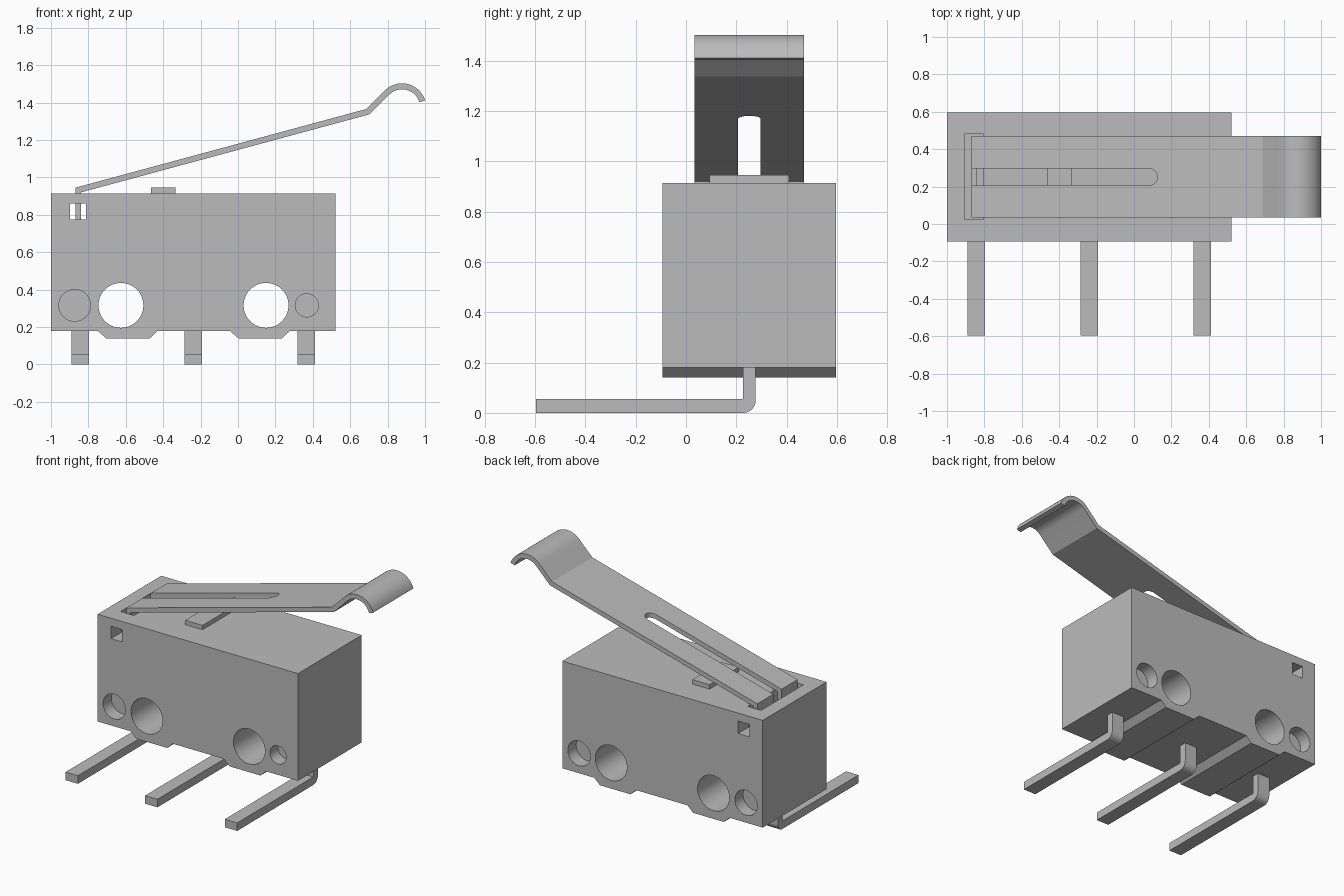
import bpy
import math

cube = bpy.data.objects.get("Cube")
if cube:
    bpy.data.objects.remove(cube, do_unlink=True)

grey = bpy.data.materials.new("plain grey")
grey.use_nodes = True
GREY = (0.5, 0.5, 0.5, 1)
grey.diffuse_color = GREY
grey.node_tree.nodes["Principled BSDF"].inputs["Base Color"].default_value = GREY


def prism(name, outline, axis, lo, hi):
    """Extrude a 2D outline along x, y or z from lo to hi."""
    place = {"x": lambda a, b, t: (t, a, b),
             "y": lambda a, b, t: (a, t, b),
             "z": lambda a, b, t: (a, b, t)}[axis]
    n = len(outline)
    verts = [place(a, b, t) for t in (lo, hi) for a, b in outline]
    faces = [tuple(range(n)), tuple(range(2 * n - 1, n - 1, -1))]
    faces += [(i, i + n, (i + 1) % n + n, (i + 1) % n) for i in range(n)]
    mesh = bpy.data.meshes.new(name)
    mesh.from_pydata(verts, [], faces)
    mesh.materials.append(grey)
    obj = bpy.data.objects.new(name, mesh)
    bpy.context.collection.objects.link(obj)
    # Make the normals point outwards
    select(obj)
    bpy.ops.object.mode_set(mode="EDIT")
    bpy.ops.mesh.select_all(action="SELECT")
    bpy.ops.mesh.normals_make_consistent(inside=False)
    bpy.ops.object.mode_set(mode="OBJECT")
    return obj


def select(obj):
    bpy.ops.object.select_all(action="DESELECT")
    obj.select_set(True)
    bpy.context.view_layer.objects.active = obj


def arc(cx, cy, r, start, end, steps):
    angles = [math.radians(start + (end - start) * i / steps) for i in range(steps + 1)]
    return [(cx + r * math.cos(a), cy + r * math.sin(a)) for a in angles]


def circle(cx, cy, r):
    return arc(cx, cy, r, 0, 360, 48)[:-1]


def rect(x0, x1, y0, y1):
    return [(x0, y0), (x1, y0), (x1, y1), (x0, y1)]


def cut(obj, outline, axis, lo, hi):
    cutter = prism("cutter", outline, axis, lo, hi)
    cutter.hide_render = True
    select(obj)
    mod = obj.modifiers.new("cut", "BOOLEAN")
    mod.operation = "DIFFERENCE"
    mod.solver = "EXACT"
    mod.object = cutter
    bpy.ops.object.modifier_apply(modifier=mod.name)
    bpy.data.objects.remove(cutter, do_unlink=True)


def smooth(obj):
    select(obj)
    bpy.ops.object.shade_smooth_by_angle(angle=math.radians(28))


FRONT, BACK, MID = -0.093, 0.597, 0.252
HOLE_Z = 0.316

# Case with two shallow feet underneath
foot = [(0, 0.18), (0.045, 0.14), (0.278, 0.14), (0.32, 0.18)]
outline = [(-1, 0.915), (-1, 0.18)]
for start in (-0.75, -0.043):
    outline += [(start + x, z) for x, z in foot]
outline += [(0.52, 0.18), (0.52, 0.915)]
case = prism("case", outline, "y", FRONT, BACK)

# Mounting holes go right through
for x in (-0.626, 0.15):
    cut(case, circle(x, HOLE_Z, 0.12), "y", FRONT - 0.1, BACK + 0.1)

# Blind pockets on the front and the back
DEPTH = 0.09
for x, r in ((-0.873, 0.085), (0.368, 0.062)):
    cut(case, circle(x, HOLE_Z, r), "y", FRONT - 0.1, FRONT + DEPTH)
for x in (-0.873, 0.393):
    cut(case, circle(x, HOLE_Z, 0.085), "y", BACK - DEPTH, BACK + 0.1)

# Lever slot in the top and the side windows that open into it
cut(case, rect(-0.907, -0.805, MID - 0.229, MID + 0.229), "z", 0.75, 1.0)
cut(case, rect(-0.898, -0.813, 0.775, 0.86), "y", FRONT - 0.1, BACK + 0.1)
smooth(case)

# Plunger
prism("plunger", rect(-0.466, -0.335, MID - 0.158, MID + 0.158), "z", 0.85, 0.945)

# Sprung lever: upright leg, long blade, kink and curled tip
upper = [(-0.87, 0.755), (-0.87, 0.945), (0.687, 1.366)]
upper += arc(0.877, 1.374, 0.129, 135, 17, 20)
lower = arc(0.877, 1.374, 0.097, 17, 135, 20)
lower += [(0.7035, 1.3375), (-0.84, 0.92), (-0.84, 0.755)]
lever = prism("lever", upper + lower, "y", MID - 0.218, MID + 0.218)
slit = [(-0.95, MID - 0.045)] + arc(0.08, MID, 0.045, -90, 90, 16) + [(-0.95, MID + 0.045)]
cut(lever, slit, "z", 0.865, 1.3)
smooth(lever)

# Bent terminal pins
pin = [(-0.597, 0), (-0.597, 0.055)]
pin += [(0.227, 0.055), (0.227, 0.2), (0.277, 0.2)]
pin += arc(0.227, 0.05, 0.05, 0, -90, 10)
for name, x in (("right_pin", -0.843), ("middle_pin", -0.24), ("left_pin", 0.365)):
    smooth(prism(name, pin, "x", x - 0.047, x + 0.047))
